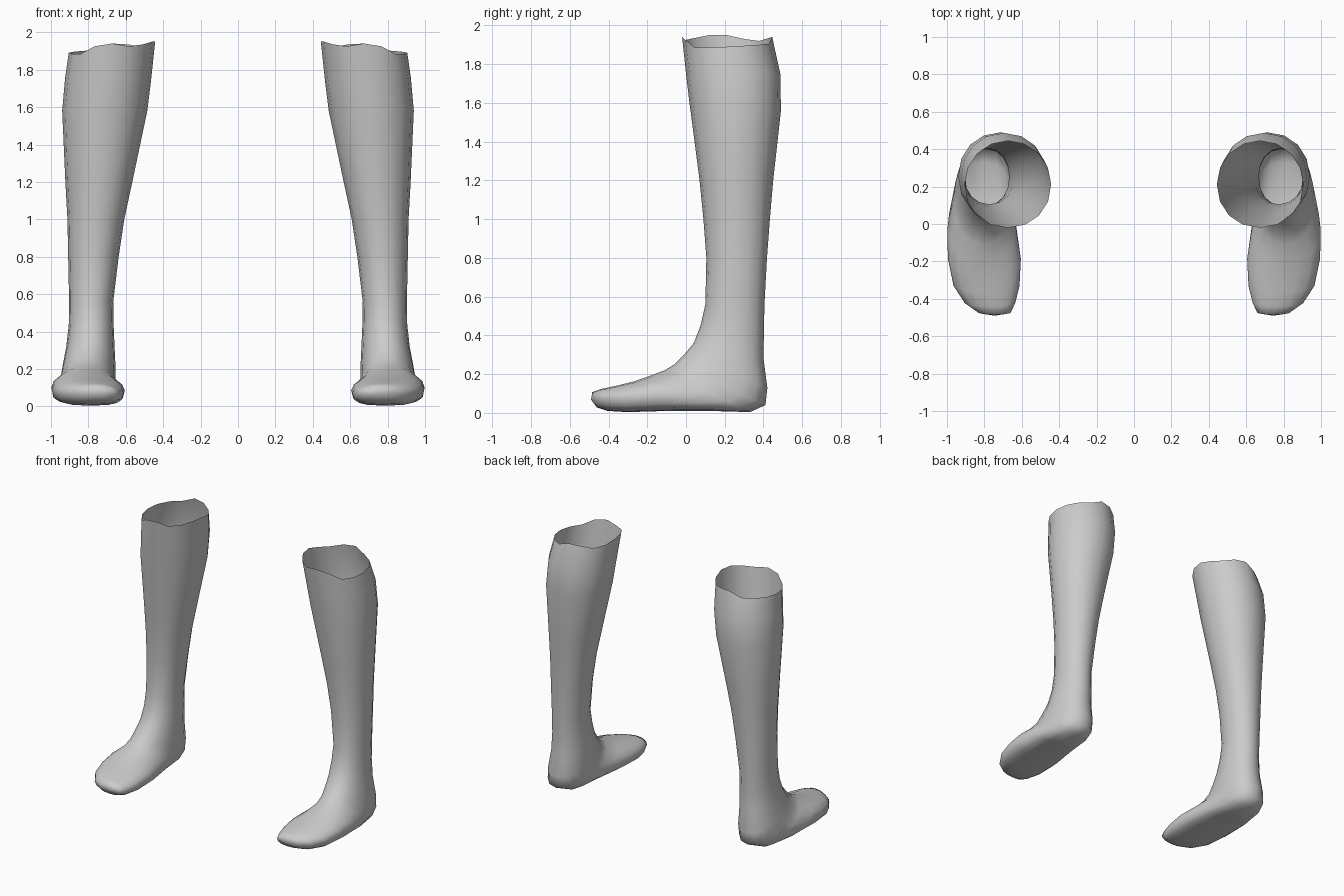
import bpy, bmesh, math

SIDES = 16

# Rings: front point (y, z), back point (y, z), inner x, outer x, squareness of back/sole half
RINGS = [
    (-0.020, 1.92, 0.445, 1.92, 0.443, 0.905, 2.0),   # rim
    (0.000, 1.75, 0.487, 1.75, 0.464, 0.925, 2.1),
    (0.018, 1.60, 0.490, 1.56, 0.485, 0.940, 2.1),    # calf
    (0.070, 1.20, 0.450, 1.20, 0.565, 0.923, 2.1),
    (0.090, 1.00, 0.433, 1.00, 0.608, 0.912, 2.1),
    (0.105, 0.80, 0.418, 0.80, 0.638, 0.908, 2.1),
    (0.100, 0.56, 0.405, 0.56, 0.667, 0.903, 2.1),    # ankle
    (0.075, 0.45, 0.402, 0.42, 0.665, 0.905, 2.1),
    (0.040, 0.36, 0.400, 0.28, 0.660, 0.918, 2.2),
    (-0.010, 0.30, 0.420, 0.13, 0.655, 0.938, 2.3),   # heel
    (-0.060, 0.25, 0.410, 0.04, 0.655, 0.950, 2.4),
    (-0.110, 0.22, 0.330, 0.004, 0.652, 0.965, 2.7),
    (-0.190, 0.19, 0.130, 0.010, 0.630, 0.998, 3.0),  # ball of the foot
    (-0.270, 0.162, -0.100, 0.010, 0.605, 0.995, 3.0),
    (-0.360, 0.140, -0.300, 0.004, 0.612, 0.965, 3.0),
    (-0.440, 0.123, -0.405, 0.010, 0.635, 0.905, 2.8),
    (-0.484, 0.107, -0.460, 0.028, 0.658, 0.835, 2.6),  # toes
]
# Uneven height of the rim, counted from the front towards the outer side
RIM = [1.94, 1.925, 1.885, 1.885, 1.89, 1.895, 1.90, 1.905,
       1.94, 1.935, 1.92, 1.93, 1.95, 1.95, 1.935, 1.925]

skin = bpy.data.materials.new("plain_grey")
skin.diffuse_color = (0.6, 0.6, 0.6, 1)


def power(v, n):
    return math.copysign(abs(v) ** (2 / n), v)


def ring_points(fy, fz, by, bz, x0, x1, square, side):
    """Superellipse in the tilted plane through the front and back points."""
    points = []
    for i in range(SIDES):
        a = 2 * math.pi * i / SIDES
        n = square if math.cos(a) < 0 else 2.1
        s, c = power(math.sin(a), n), power(math.cos(a), n)
        points.append((side * ((x0 + x1) / 2 + s * (x1 - x0) / 2),
                       (fy + by) / 2 + c * (fy - by) / 2,
                       (fz + bz) / 2 + c * (fz - bz) / 2))
    return points


def make_leg(name, side):
    bm = bmesh.new()
    loops = [[bm.verts.new(p) for p in ring_points(*r, side)] for r in RINGS]
    for v, z in zip(loops[0], RIM):
        v.co.z = z
    # Wall of the shaft and foot
    for a, b in zip(loops, loops[1:]):
        for i in range(SIDES):
            j = (i + 1) % SIDES
            bm.faces.new((a[i], a[j], b[j], b[i]))
    # Rounded toe end
    tip = bm.verts.new((side * 0.745, -0.49, 0.068))
    for i in range(SIDES):
        bm.faces.new((loops[-1][i], loops[-1][(i + 1) % SIDES], tip))
    bmesh.ops.recalc_face_normals(bm, faces=bm.faces)
    # Normals point outwards: the toe faces look to the front
    if tip.link_faces[0].normal.y > 0:
        bmesh.ops.reverse_faces(bm, faces=bm.faces)
    for f in bm.faces:
        f.smooth = True
    mesh = bpy.data.meshes.new(name)
    bm.to_mesh(mesh)
    bm.free()
    mesh.materials.append(skin)
    bpy.context.collection.objects.link(bpy.data.objects.new(name, mesh))


make_leg("left_lower_leg", 1)
make_leg("right_lower_leg", -1)
